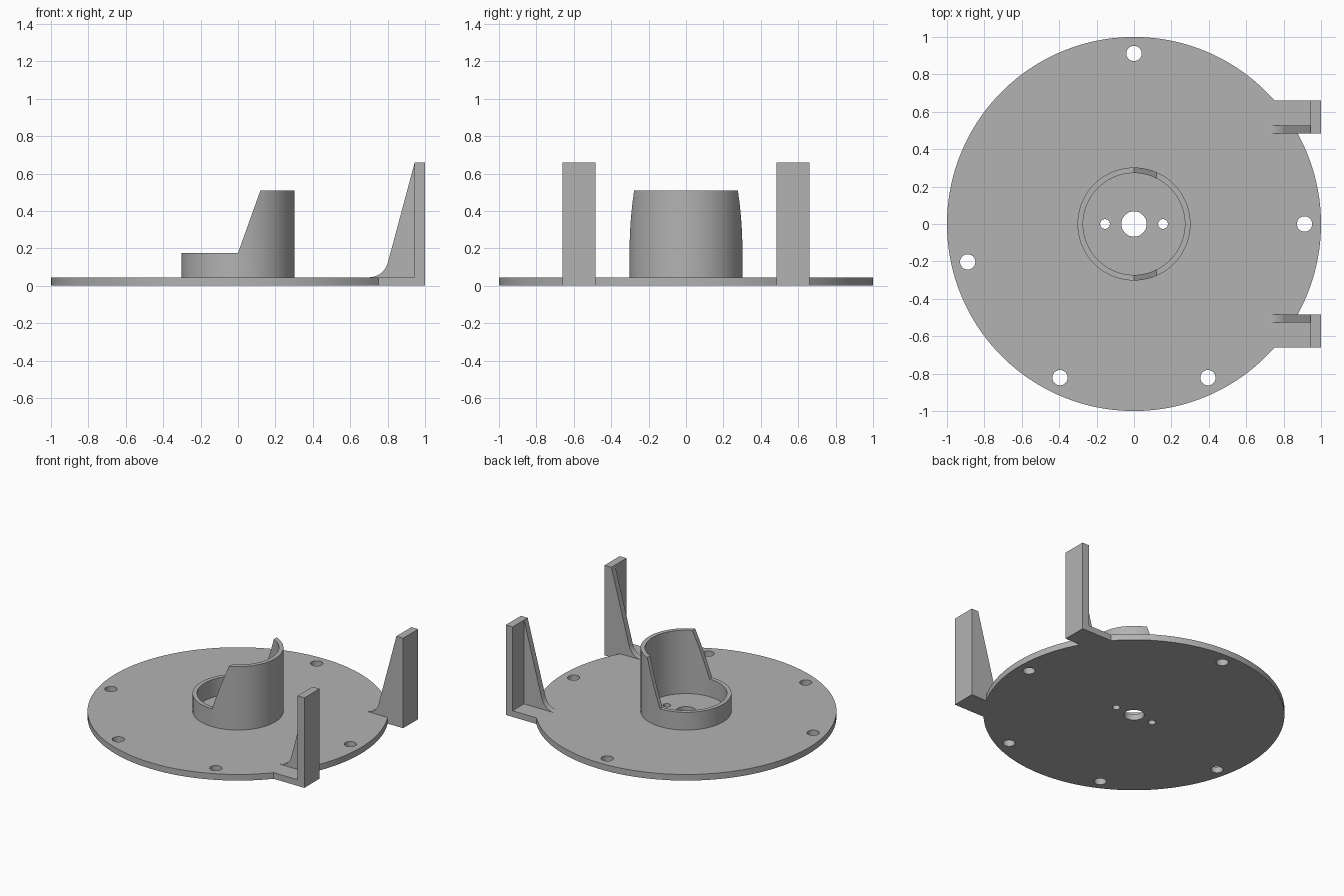
import bpy, bmesh, math
from mathutils import Vector

if "Cube" in bpy.data.objects:
    bpy.data.objects.remove(bpy.data.objects["Cube"])

T, R = 0.045, 1.0                  # plate thickness and radius
Y0, Y1 = 0.485, 0.66               # bracket inner and outer sides
H = 0.66                           # bracket height

grey = bpy.data.materials.new("grey plastic")
grey.diffuse_color = (0.45, 0.45, 0.45, 1)
grey.use_nodes = True
grey.node_tree.nodes["Principled BSDF"].inputs["Base Color"].default_value = grey.diffuse_color


def prism(name, pts, vec):
    """Extrude a closed 3D outline along vec."""
    bm = bmesh.new()
    f = bm.faces.new([bm.verts.new(p) for p in pts])
    ext = bmesh.ops.extrude_face_region(bm, geom=[f])["geom"]
    bmesh.ops.translate(bm, vec=Vector(vec),
                        verts=[v for v in ext if isinstance(v, bmesh.types.BMVert)])
    bmesh.ops.recalc_face_normals(bm, faces=bm.faces[:])
    me = bpy.data.meshes.new(name)
    bm.to_mesh(me)
    bm.free()
    me.materials.append(grey)
    ob = bpy.data.objects.new(name, me)
    bpy.context.collection.objects.link(ob)
    return ob


def cylinder(name, x, y, r, z0, z1, n=32):
    pts = [(x + r * math.cos(2 * math.pi * i / n),
            y + r * math.sin(2 * math.pi * i / n), z0) for i in range(n)]
    return prism(name, pts, (0, 0, z1 - z0))


def select(ob):
    bpy.ops.object.select_all(action='DESELECT')
    ob.select_set(True)
    bpy.context.view_layer.objects.active = ob


def cut(ob, tool, op='DIFFERENCE'):
    select(ob)
    m = ob.modifiers.new("cut", 'BOOLEAN')
    m.object, m.operation, m.solver = tool, op, 'EXACT'
    bpy.ops.object.modifier_apply(modifier=m.name)
    bpy.data.objects.remove(tool)


def smooth(ob):
    select(ob)
    bpy.ops.object.shade_smooth_by_angle(angle=math.radians(30))


# Round plate whose outline steps out into two bracket feet
a0, a1 = math.asin(Y0), math.asin(Y1)
foot = [(math.cos(a0), Y0), (R, Y0), (R, Y1), (math.cos(a1), Y1)]


def arc(start, end, n):
    return [(R * math.cos(start + (end - start) * i / n),
             R * math.sin(start + (end - start) * i / n)) for i in range(1, n)]


outline = (foot + arc(a1, 2 * math.pi - a1, 110)
           + [(x, -y) for x, y in reversed(foot)] + arc(-a0, a0, 22))
plate = prism("base_plate", [(x, y, 0) for x, y in outline], (0, 0, T))

# Centre bore, two pilot holes and the rim holes
holes = [(0, 0, 0.068), (-0.155, 0, 0.026), (0.155, 0, 0.026)]
for deg in (0, 90, 192.86, 244.29, 295.71):
    a = math.radians(deg)
    holes.append((0.912 * math.cos(a), 0.912 * math.sin(a), 0.041))
for x, y, r in holes:
    cut(plate, cylinder("hole", x, y, r, -0.1, 0.2))
smooth(plate)

# Central collar: a tube trimmed low on the left with a sloped step
collar = cylinder("collar", 0, 0, 0.302, T, 0.51, 96)
cut(collar, cylinder("bore", 0, 0, 0.272, -0.1, 0.8, 96))
trim = [(-0.5, 0.175), (0, 0.175), (0.12, 0.51), (0.156, 0.61), (-0.5, 0.61)]
cut(collar, prism("trim", [(x, -0.5, z) for x, z in trim], (0, 1, 0)))
smooth(collar)

# Gusset profile: straight slope with a fillet onto the plate
slope = math.atan2(0.54, 0.145)
rad = 0.08 / math.tan((math.pi - slope) / 2) if slope == 0 else 0.08 / math.tan(slope / 2)
gusset = [(0.945, T)]
for i in range(11):
    t = slope * i / 10
    gusset.append((0.70 + rad * math.sin(t), T + rad * (1 - math.cos(t))))
gusset.append((0.945, H))

# Upright brackets with gussets on their inner sides
for s, side in ((1, "back"), (-1, "front")):
    prism(side + "_upright",
          [(0.945, s * Y0, T), (R, s * Y0, T), (R, s * Y1, T), (0.945, s * Y1, T)],
          (0, 0, H - T))
    smooth(prism(side + "_gusset", [(x, s * Y0, z) for x, z in gusset],
                 (0, s * 0.042, 0)))
